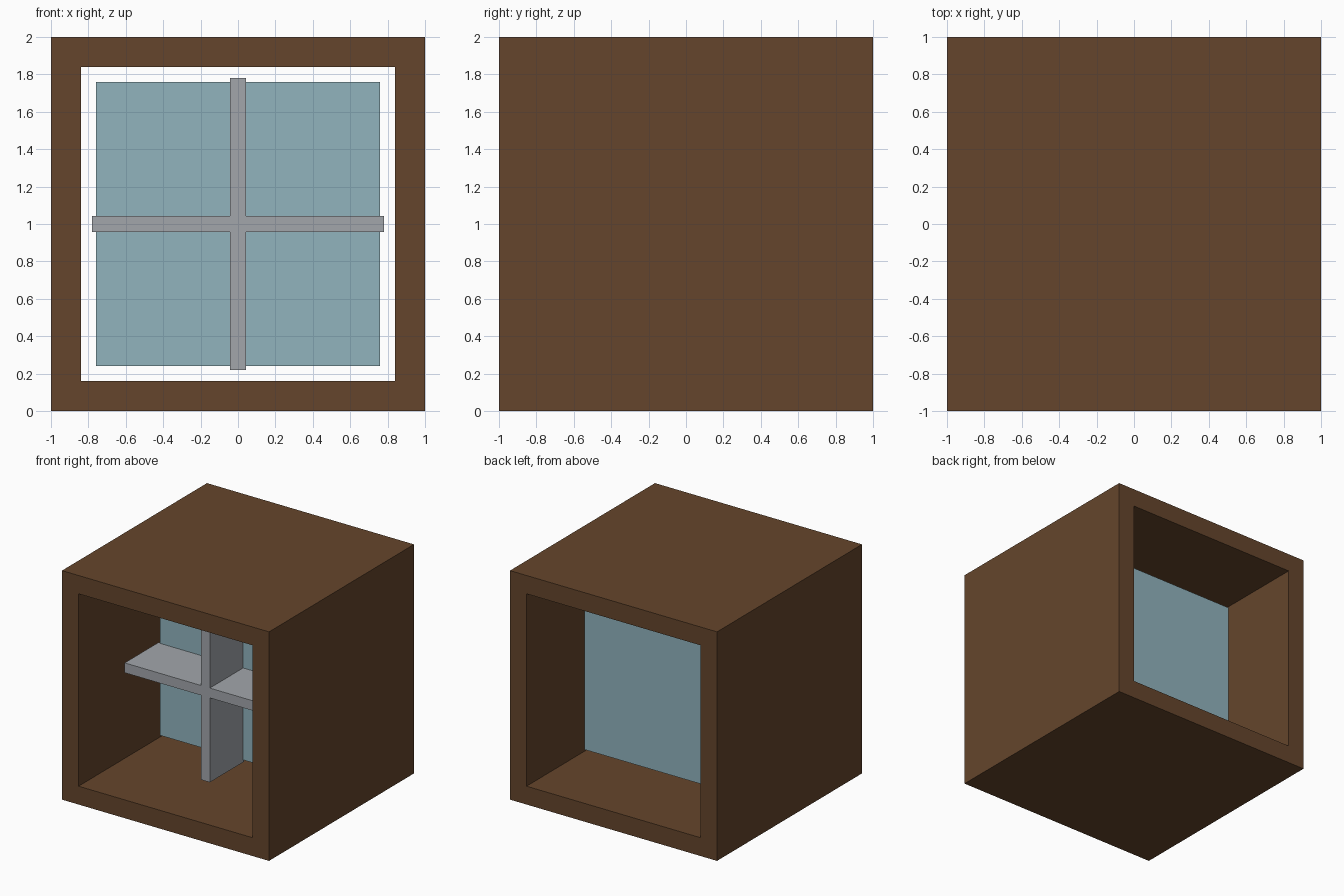
import bpy
import bmesh

if "Cube" in bpy.data.objects:
    bpy.data.objects.remove(bpy.data.objects["Cube"])


def make_material(name, color):
    mat = bpy.data.materials.new(name)
    mat.diffuse_color = (*color, 1.0)
    mat.use_nodes = True
    mat.node_tree.nodes["Principled BSDF"].inputs["Base Color"].default_value = mat.diffuse_color
    return mat


def finish(name, bm, mat):
    bmesh.ops.recalc_face_normals(bm, faces=bm.faces)
    mesh = bpy.data.meshes.new(name)
    bm.to_mesh(mesh)
    bm.free()
    mesh.materials.append(mat)
    obj = bpy.data.objects.new(name, mesh)
    bpy.context.collection.objects.link(obj)
    return obj


def box(name, lo, hi, mat):
    bm = bmesh.new()
    bmesh.ops.create_cube(bm, size=1.0)
    for v in bm.verts:
        v.co = [hi[i] if v.co[i] > 0 else lo[i] for i in range(3)]
    return finish(name, bm, mat)


wood = make_material("brown wood", (0.130, 0.060, 0.025))
glass = make_material("pale blue glass", (0.283, 0.456, 0.515))
metal = make_material("grey bars", (0.361, 0.381, 0.407))

T = 0.16  # board thickness

# Frame: full-height sides with top and bottom boards between them
box("left_board", (-1, -1, 0), (-1 + T, 1, 2), wood)
box("right_board", (1 - T, -1, 0), (1, 1, 2), wood)
box("bottom_board", (-1 + T, -1, 0), (1 - T, 1, T), wood)
box("top_board", (-1 + T, -1, 2 - T), (1 - T, 1, 2), wood)

# Thick glass pane, floating inside the frame
box("glass_pane", (-0.76, 0.01, 0.24), (0.76, 0.315, 1.76), glass)

# Crossed glazing bars: a plus-shaped profile extruded in depth
L, W = 0.78, 0.043
arm = [(W, W), (W, L), (-W, L)]
profile = []
for _ in range(4):
    profile += arm[:2] + [arm[2]]
    arm = [(-z, x) for x, z in arm]  # quarter turn
bm = bmesh.new()
face = bm.faces.new([bm.verts.new((x, -0.45, 1 + z)) for x, z in profile])
result = bmesh.ops.extrude_face_region(bm, geom=[face], use_keep_orig=True)
for v in result["geom"]:
    if isinstance(v, bmesh.types.BMVert):
        v.co.y = 0.02
finish("glazing_bars", bm, metal)
